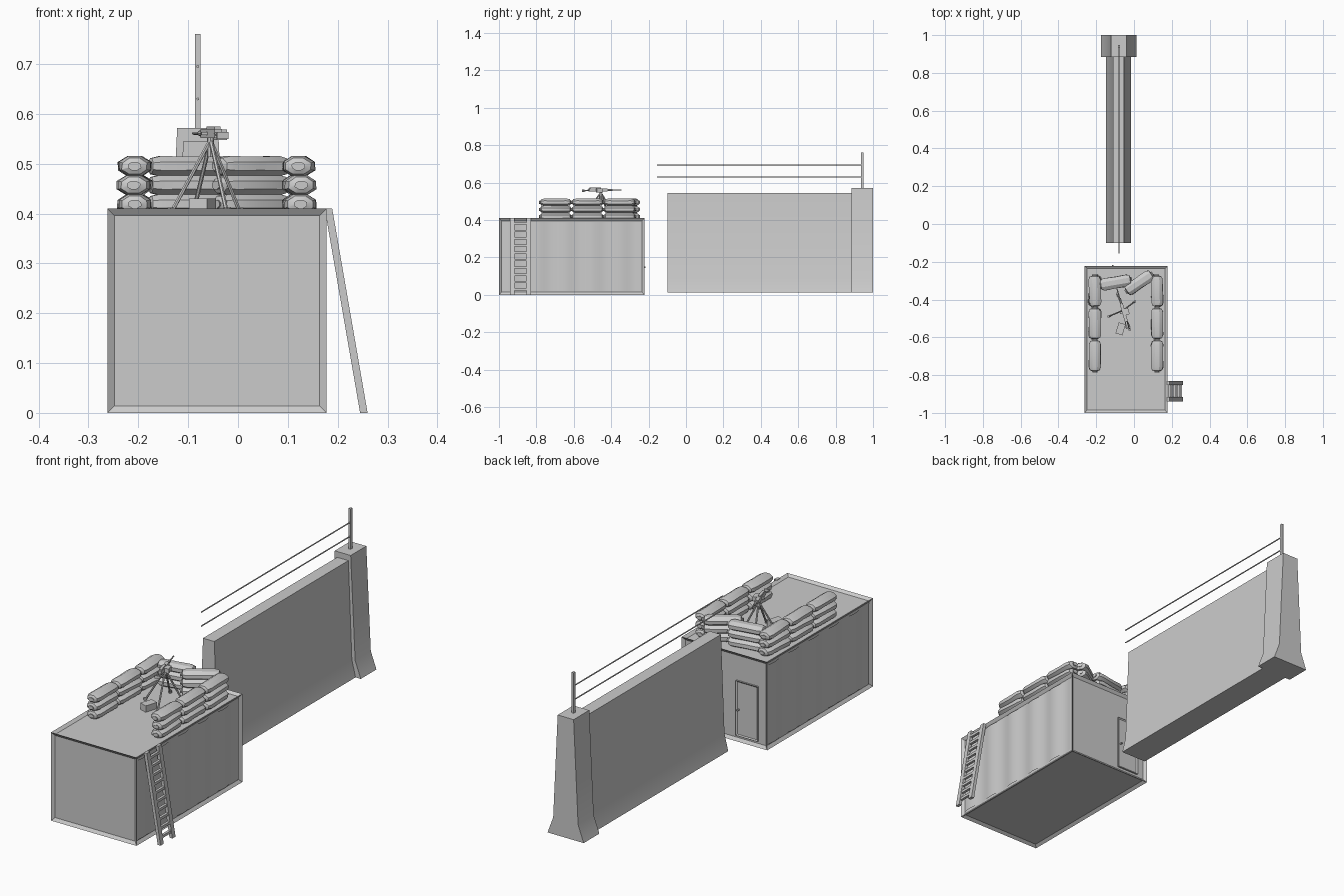
import bpy, bmesh, math, random
from mathutils import Vector, Matrix

random.seed(4)
if "Cube" in bpy.data.objects:
    bpy.data.objects.remove(bpy.data.objects["Cube"])

grey = bpy.data.materials.new("plain_grey")
grey.use_nodes = True
GREY = (0.6, 0.6, 0.6, 1)
grey.diffuse_color = GREY
next(n for n in grey.node_tree.nodes if n.type == 'BSDF_PRINCIPLED').inputs["Base Color"].default_value = GREY


def finish(name, bm, smooth=None):
    bmesh.ops.recalc_face_normals(bm, faces=bm.faces)
    mesh = bpy.data.meshes.new(name)
    bm.to_mesh(mesh)
    bm.free()
    mesh.materials.append(grey)
    ob = bpy.data.objects.new(name, mesh)
    bpy.context.collection.objects.link(ob)
    if smooth:
        bpy.ops.object.select_all(action='DESELECT')
        ob.select_set(True)
        bpy.context.view_layer.objects.active = ob
        bpy.ops.object.shade_smooth_by_angle(angle=math.radians(smooth))
    return ob


def add_box(bm, lo, hi, turn=0):
    lo, hi = Vector(lo), Vector(hi)
    m = (Matrix.Translation((lo + hi) / 2) @ Matrix.Rotation(turn, 4, 'Z')
         @ Matrix.Diagonal((*(hi - lo), 1)))
    return bmesh.ops.create_cube(bm, size=1, matrix=m)


def box(name, lo, hi, turn=0):
    bm = bmesh.new()
    add_box(bm, lo, hi, turn)
    return finish(name, bm)


def add_rod(bm, a, b, radius, sides=6, end=None):
    a, b = Vector(a), Vector(b)
    m = Matrix.Translation((a + b) / 2) @ (b - a).to_track_quat('Z', 'Y').to_matrix().to_4x4()
    bmesh.ops.create_cone(bm, cap_ends=True, segments=sides, radius1=radius,
                          radius2=end or radius, depth=(b - a).length, matrix=m)


def rod(name, a, b, radius, sides=6):
    bm = bmesh.new()
    add_rod(bm, a, b, radius, sides)
    return finish(name, bm, 40 if sides > 4 else None)


# Container shell with a raised frame round every side
X0, X1, Y0, Y1, TOP = -0.262, 0.178, -1.0, -0.222, 0.41
bm = bmesh.new()
add_box(bm, (X0, Y0, 0), (X1, Y1, TOP))
bmesh.ops.inset_individual(bm, faces=bm.faces[:], thickness=0.02, depth=-0.01)
finish("container", bm)

# Corrugated sheets in the two long sides
for name, x in (("left_sheet", X1 - 0.006), ("right_sheet", X0 + 0.006)):
    bm = bmesh.new()
    rows = []
    n = 60
    for i in range(n + 1):
        y = Y0 + 0.02 + (Y1 - Y0 - 0.04) * i / n
        wx = x + 0.004 * math.sin(10 * math.pi * i / n)
        rows.append([bm.verts.new((wx, y, z)) for z in (0.02, TOP - 0.02)])
    for p, q in zip(rows, rows[1:]):
        bm.faces.new((p[0], q[0], q[1], p[1]))
    ob = finish(name, bm, 60)
    # face the sheet outwards
    if ob.data.polygons[0].normal.x * x < 0:
        ob.data.flip_normals()

# Door in the back side with raised trim and a handle
bm = bmesh.new()
slab = add_box(bm, (-0.211, Y1 - 0.012, 0.025), (-0.098, Y1 - 0.003, 0.28))
outer = max(bm.faces, key=lambda f: f.calc_center_median().y)
bmesh.ops.inset_individual(bm, faces=[outer], thickness=0.008, depth=-0.004)
finish("door", bm)
rod("door_handle", (-0.112, Y1 - 0.01, 0.147), (-0.112, Y1 + 0.006, 0.147), 0.004, 8)

# Leaning ladder
bm = bmesh.new()
rails = ((-0.94, -0.917), (-0.853, -0.83))
for a, b in rails:
    vs = add_box(bm, (0.245, a, 0), (0.26, b, TOP))["verts"]
    for v in vs:
        if v.co.z > 0.2:
            v.co.x -= 0.071
for i in range(10):
    z = 0.03 + i * 0.039
    x = 0.2525 - 0.071 * z / TOP
    add_box(bm, (x - 0.006, -0.92, z - 0.006), (x + 0.006, -0.85, z + 0.006))
finish("ladder", bm)


# Barrier wall and its end pillar, flared at the foot
def barrier(name, y0, y1, base, knee, top, height):
    outline = [(-base, 0.012), (-knee, 0.09), (-top, height),
               (top, height), (knee, 0.09), (base, 0.012)]
    bm = bmesh.new()
    front = bm.faces.new([bm.verts.new((-0.081 + x, y0, z)) for x, z in outline])
    ext = bmesh.ops.extrude_face_region(bm, geom=[front])["geom"]
    bmesh.ops.translate(bm, vec=(0, y1 - y0, 0),
                        verts=[v for v in ext if isinstance(v, bmesh.types.BMVert)])
    bm.faces.new([v for v in front.verts]) if not front.is_valid else None
    finish(name, bm, 35)


barrier("barrier_wall", -0.1, 0.89, 0.066, 0.047, 0.029, 0.545)
barrier("barrier_pillar", 0.885, 1.0, 0.093, 0.064, 0.041, 0.572)
box("wire_post", (-0.086, 0.935, 0.56), (-0.075, 0.948, 0.76))
for name, z in (("lower_wire", 0.63), ("upper_wire", 0.695)):
    rod(name, (-0.0805, -0.155, z), (-0.0805, 0.94, z), 0.003, 6)


# Sandbag lofted along its length: knob, neck, full body, neck, knob
def sandbag(name, a, b, z, width=0.033, height=0.021):
    a, b = Vector(a), Vector(b)
    mid, axis = (a + b) / 2, (b - a) / 2
    side = Vector((-axis.y, axis.x)).normalized()
    half = [(1.0, 0.42), (0.94, 0.36), (0.88, 0.8), (0.68, 1.0)]
    stations = [(-t, s) for t, s in half] + [(0, 0.97)] + [(t, s) for t, s in reversed(half)]
    bm = bmesh.new()
    rings = []
    for t, s in stations:
        ring = []
        for k in range(8):
            ang = math.tau * (k + 0.5) / 8
            p = mid + axis * t + side * (math.cos(ang) * width * s * random.uniform(0.98, 1.08))
            ring.append(bm.verts.new((p.x, p.y, z + math.sin(ang) * height * s * 1.04)))
        rings.append(ring)
    for p, q in zip(rings, rings[1:]):
        for k in range(8):
            bm.faces.new((p[k], p[k - 1], q[k - 1], q[k]))
    for ring in (rings[0], rings[-1]):
        bm.faces.new(ring)
    finish(name, bm, 25)


for layer in range(3):
    z = 0.419 + 0.038 * layer
    for tag, x in (("left", 0.122), ("right", -0.207)):
        for i in range(3):
            y = -0.785 + 0.171 * i
            lean = random.uniform(-0.007, 0.007)
            sandbag(f"{tag}_sandbag_{layer}_{i}", (x - lean, y), (x + lean, y + 0.175), z)
    sandbag(f"back_sandbag_{layer}_0", (-0.185, -0.325), (-0.01, -0.295), z)
    sandbag(f"back_sandbag_{layer}_1", (-0.045, -0.36), (0.1, -0.262), z)

# Tripod
ROOF = 0.4
apex = Vector((-0.055, -0.455, 0.548))
bm = bmesh.new()
feet = [(-0.135, -0.49), (0.005, -0.41), (-0.022, -0.56), (-0.09, -0.37)]
for x, y in feet:
    foot = Vector((x, y, ROOF))
    add_rod(bm, foot, apex, 0.0042, 6)
    add_rod(bm, foot, foot + Vector((0, 0, 0.012)), 0.007, 6)
add_rod(bm, apex - Vector((0, 0, 0.035)), apex + Vector((0, 0, 0.01)), 0.007, 8)
finish("tripod", bm, 40)

# Mounted gun, made along its own axis and then turned
bm = bmesh.new()
add_box(bm, (-0.008, -0.055, -0.008), (0.008, 0.045, 0.010))
add_box(bm, (-0.006, -0.05, 0.010), (0.006, 0.01, 0.015))
add_box(bm, (0.008, -0.02, -0.012), (0.028, 0.015, 0.009))
add_box(bm, (-0.020, -0.005, -0.002), (-0.008, 0.005, 0.004))
add_rod(bm, (0, 0.045, 0.001), (0, 0.075, 0.001), 0.006, 8)
add_rod(bm, (0, 0.075, 0.001), (0, 0.125, 0.001), 0.003, 8)
for s in (-1, 1):
    add_rod(bm, (s * 0.006, -0.055, 0), (s * 0.01, -0.085, -0.004), 0.003, 6)
add_box(bm, (-0.012, -0.09, -0.01), (0.012, -0.084, 0.004))
bmesh.ops.transform(bm, matrix=Matrix.Translation((-0.055, -0.465, 0.56))
                    @ Matrix.Rotation(0.28, 4, 'Z'), verts=bm.verts)
finish("mounted_gun", bm, 30)

# Ammunition box on the roof
box("ammunition_box", (-0.09, -0.585, ROOF), (-0.052, -0.525, 0.43), -0.3)
